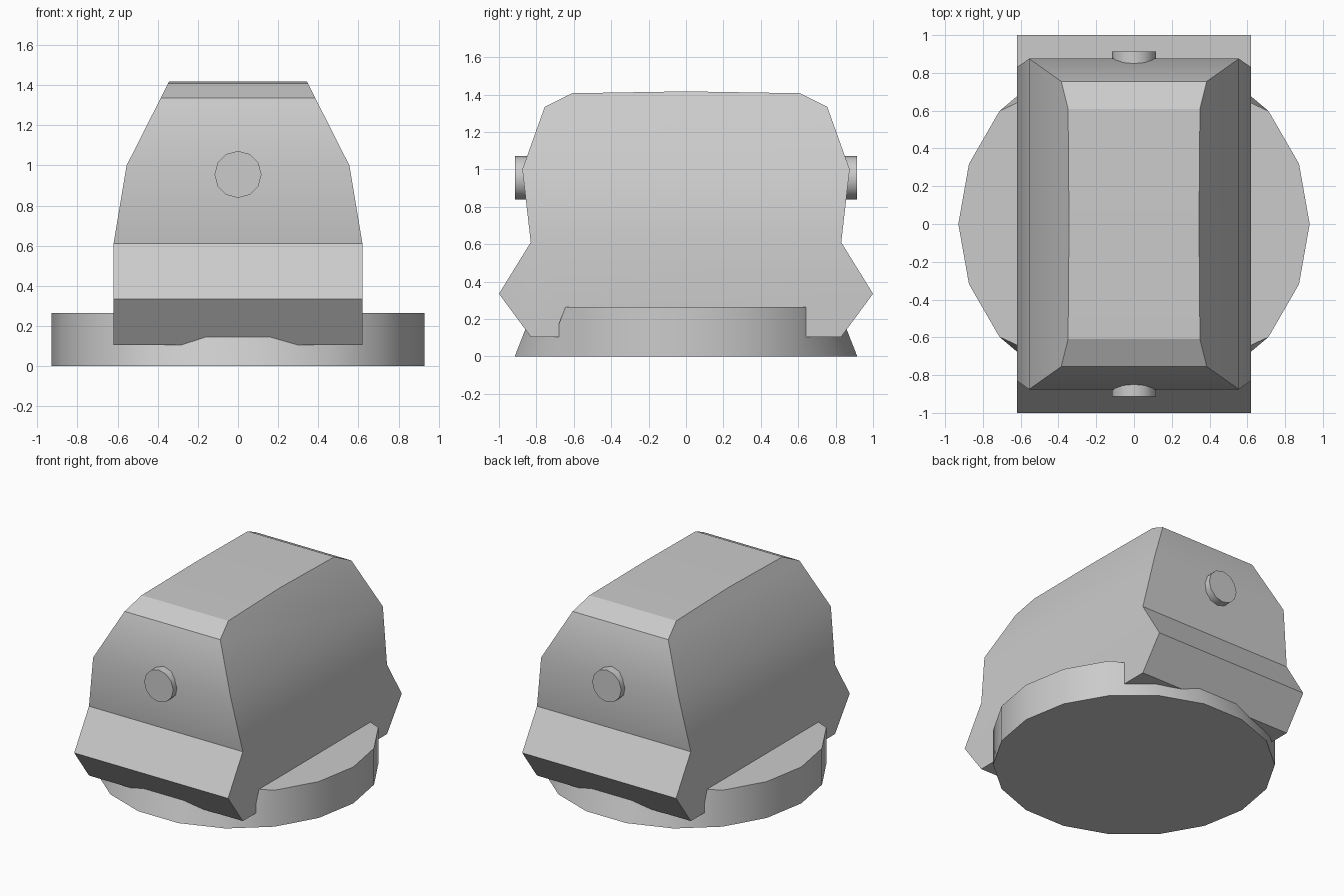
import bpy, bmesh, math

if "Cube" in bpy.data.objects:
    bpy.data.objects.remove(bpy.data.objects["Cube"])

def make_object(name, verts, faces, sharp=(), angle=30):
    mesh = bpy.data.meshes.new(name)
    mesh.from_pydata(verts, [], faces)
    bm = bmesh.new()
    bm.from_mesh(mesh)
    bmesh.ops.recalc_face_normals(bm, faces=bm.faces)
    bm.verts.ensure_lookup_table()
    for a, b in sharp:
        bm.edges.get((bm.verts[a], bm.verts[b])).smooth = False
    bm.to_mesh(mesh)
    bm.free()
    obj = bpy.data.objects.new(name, mesh)
    bpy.context.collection.objects.link(obj)
    bpy.ops.object.select_all(action='DESELECT')
    obj.select_set(True)
    bpy.context.view_layer.objects.active = obj
    bpy.ops.object.shade_smooth_by_angle(angle=math.radians(angle))
    return obj

# Round base: 18 sides, front and back ends lean inwards towards the top
SIDES, RADIUS, BASE_TOP = 18, 0.93, 0.265
ring = [(RADIUS * math.cos(math.tau * i / SIDES), RADIUS * math.sin(math.tau * i / SIDES))
        for i in range(SIDES)]
verts = [(x, y, 0) for x, y in ring]
for x, y in ring:
    lean = 0.886 if abs(y) > 0.7 else 1.0
    verts.append((x, y * lean, BASE_TOP))
faces = [(i, (i + 1) % SIDES, (i + 1) % SIDES + SIDES, i + SIDES) for i in range(SIDES)]
faces += [tuple(range(SIDES)), tuple(range(SIDES, 2 * SIDES))]
make_object("round_base", verts, faces)

# Body: side profile (y, z) spanned across a width that narrows with height
profile = [(-0.83, 0.105), (-1.0, 0.335), (-0.83, 0.61), (-0.875, 1.0), (-0.755, 1.335),
           (-0.61, 1.407), (0, 1.417), (0.61, 1.407), (0.755, 1.335), (0.875, 1.0),
           (0.83, 0.61), (1.0, 0.335), (0.83, 0.105), (0.64, 0.105), (0.64, 0.262),
           (-0.645, 0.262), (-0.68, 0.17), (-0.68, 0.105)]

def half_width(z):
    if z <= 0.61:
        return 0.62
    if z <= 1.0:
        return 0.62 - 0.065 * (z - 0.61) / 0.39
    return 0.555 - 0.506 * (z - 1.0)

n = len(profile)
verts = [(s * half_width(z), y, z) for s in (-1, 1) for y, z in profile]
faces = [(i, (i + 1) % n, (i + 1) % n + n, i + n) for i in range(n)]
for k in (0, n):
    faces.append([k + i for i in (2, 3, 9, 10)])
    faces.append([k + i for i in range(3, 10)])
    faces.append([k + i for i in (*range(10, n), 0, 1, 2)])
make_object("body", verts, faces, sharp=[(i, i + n) for i in (4, 5, 7, 8)])

# Pegs on the front and back
for name, side in (("front_peg", -1), ("back_peg", 1)):
    bpy.ops.mesh.primitive_cylinder_add(vertices=12, radius=0.117, depth=0.13,
                                        location=(0, side * 0.848, 0.955),
                                        rotation=(math.pi / 2, 0, 0))
    peg = bpy.context.object
    peg.name = name
    bpy.ops.object.shade_smooth_by_angle(angle=math.radians(35))
